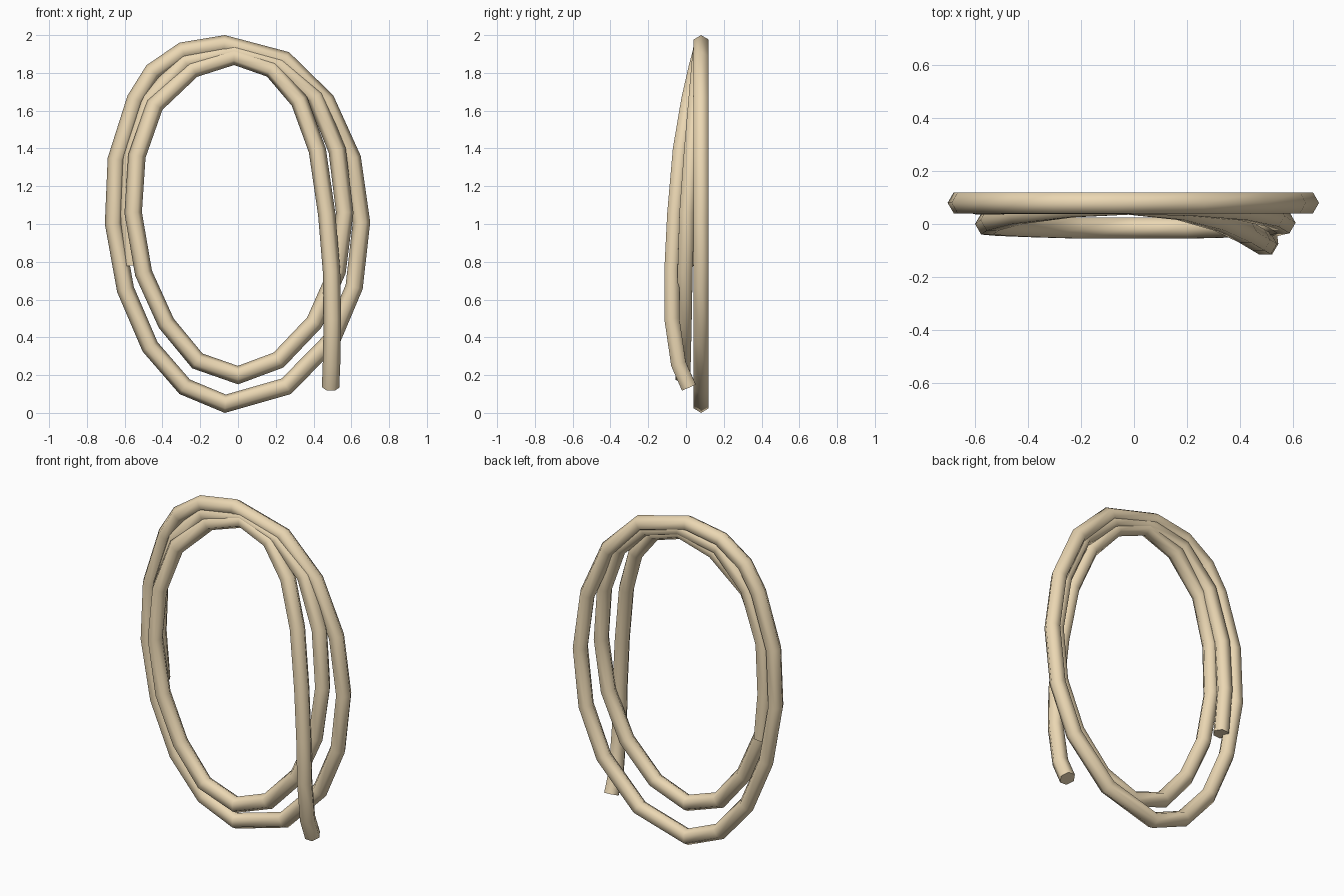
import bpy, bmesh, math
from mathutils import Vector

if "Cube" in bpy.data.objects:
    bpy.data.objects.remove(bpy.data.objects["Cube"])

R = 0.046    # rope radius
SIDES = 6


def tube(name, pts, closed=False, inset=0.0):
    """Sweep a hexagon along a path with mitred joints."""
    pts = [Vector(p) for p in pts]
    n = len(pts)
    bm = bmesh.new()
    rings = []
    for i, p in enumerate(pts):
        a = (p - pts[i - 1]).normalized() if closed or i > 0 else None
        b = (pts[(i + 1) % n] - p).normalized() if closed or i < n - 1 else None
        a, b = a or b, b or a
        t = (a + b).normalized()
        side = t.cross(Vector((0, 1, 0))).normalized()
        up = side.cross(t)
        mitre = 1 / max(t.dot(a), 0.6)
        ring = []
        for k in range(SIDES):
            ang = math.tau * k / SIDES
            off = side * (R * math.cos(ang) - inset) * mitre + up * R * math.sin(ang)
            ring.append(bm.verts.new(p + off))
        rings.append(ring)
    for i in range(n if closed else n - 1):
        r0, r1 = rings[i], rings[(i + 1) % n]
        for k in range(SIDES):
            j = (k + 1) % SIDES
            bm.faces.new((r0[k], r0[j], r1[j], r1[k]))
    if not closed:
        bm.faces.new(rings[0])
        bm.faces.new(rings[-1])
    bmesh.ops.recalc_face_normals(bm, faces=bm.faces)
    me = bpy.data.meshes.new(name)
    bm.to_mesh(me)
    bm.free()
    ob = bpy.data.objects.new(name, me)
    bpy.context.collection.objects.link(ob)
    for f in me.polygons:
        f.use_smooth = len(f.vertices) == 4
    me.materials.append(mat)
    return ob


mat = bpy.data.materials.new("rope_tan")
mat.diffuse_color = (0.83, 0.68, 0.45, 1)
mat.use_nodes = True
mat.node_tree.nodes["Principled BSDF"].inputs["Base Color"].default_value = mat.diffuse_color

# outer loop, given by its outside outline, clockwise from the top
outline = [(-.07, 2.0), (.27, 1.91), (.505, 1.68), (.65, 1.36), (.70, 1.01),
           (.66, .655), (.535, .36), (.28, .10), (-.07, 0.0), (-.31, .10),
           (-.505, .325), (-.64, .64), (-.705, 1.0), (-.69, 1.35),
           (-.585, 1.68), (-.485, 1.84), (-.31, 1.96)]
tube("outer_loop", [(x, .08, z) for x, z in outline], True, R)

# inner coil: hanging front end, one full turn, then the tucked rear end
coil = [(.49, .015, .135), (.495, -.04, .26), (.50, -.075, .50), (.495, -.075, .75),
        (.47, -.06, 1.05), (.42, -.03, 1.39), (.325, .015, 1.65),
        (.18, .055, 1.82), (-.02, .075, 1.89), (-.24, .065, 1.82),
        (-.44, .04, 1.63), (-.535, .015, 1.36), (-.555, 0, 1.06),
        (-.50, -.005, .74), (-.38, -.01, .475), (-.215, -.015, .275),
        (0, -.015, .20), (.215, -.015, .28), (.405, -.01, .48),
        (.525, -.005, .75), (.565, .005, 1.06), (.525, .03, 1.39),
        (.41, .055, 1.67), (.22, .07, 1.84), (-.02, .077, 1.91),
        (-.28, .077, 1.86), (-.47, .077, 1.66), (-.57, .075, 1.36),
        (-.585, .078, 1.06), (-.56, .078, .78)]
tube("inner_coil", coil)
